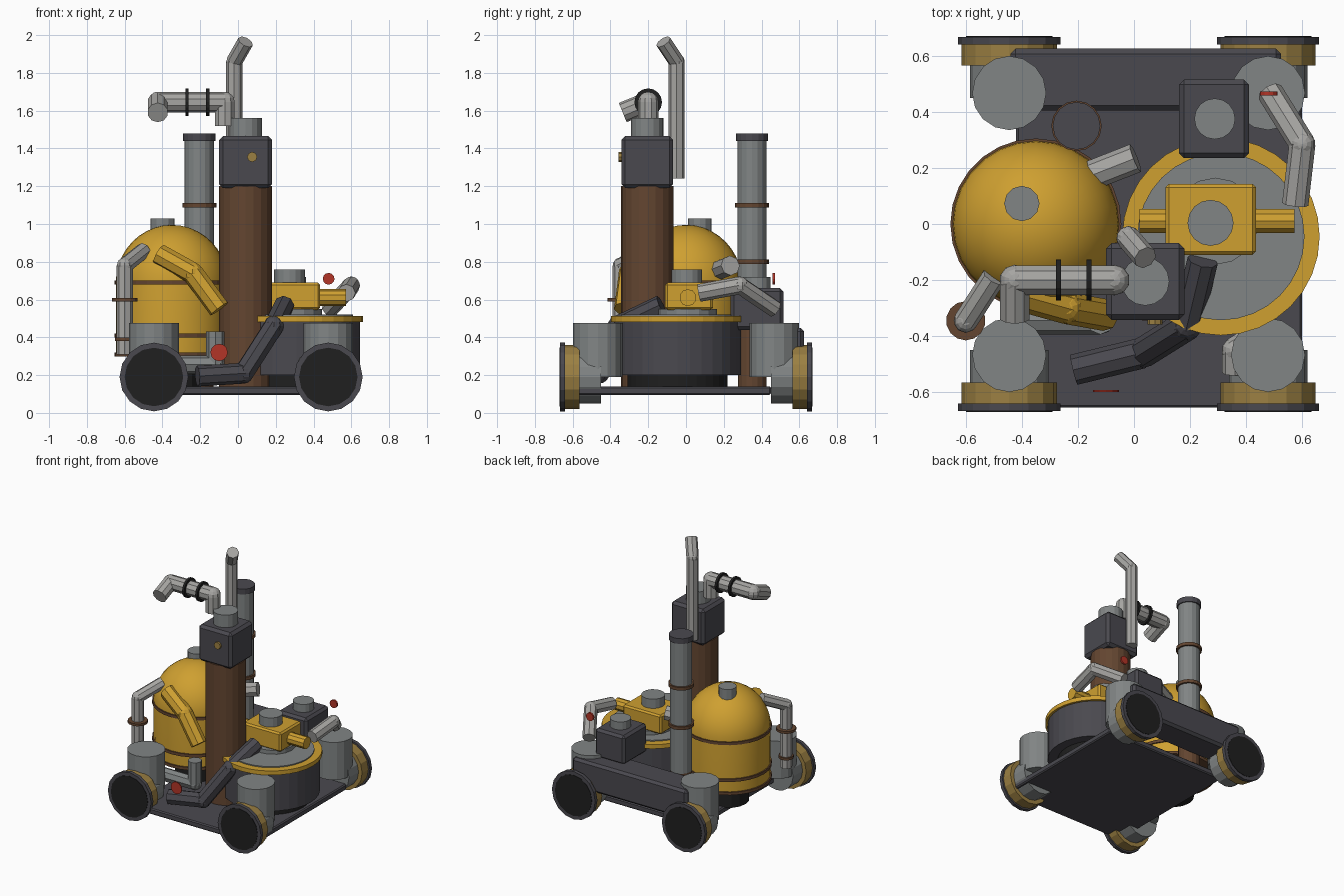
import bpy, bmesh, math
from mathutils import Vector, Matrix

if "Cube" in bpy.data.objects:
    bpy.data.objects.remove(bpy.data.objects["Cube"])


def mat(name, r, g, b):
    m = bpy.data.materials.new(name)
    m.diffuse_color = (r, g, b, 1)
    m.use_nodes = True
    m.node_tree.nodes["Principled BSDF"].inputs["Base Color"].default_value = m.diffuse_color
    return m


DARK = mat("dark_iron", .068, .066, .078)
BLACK = mat("rubber_black", .014, .014, .014)
GREY = mat("grey_steel", .22, .235, .235)
LIGHT = mat("pale_pipe", .38, .375, .36)
GOLD = mat("brass_yellow", .62, .35, .03)
DULL = mat("dull_brass", .33, .215, .055)
BROWN = mat("copper_brown", .125, .06, .03)
RED = mat("signal_red", .45, .035, .02)


def finish(bm, name, m, smooth=False):
    bmesh.ops.recalc_face_normals(bm, faces=bm.faces)
    me = bpy.data.meshes.new(name)
    bm.to_mesh(me)
    bm.free()
    me.materials.append(m)
    ob = bpy.data.objects.new(name, me)
    bpy.context.collection.objects.link(ob)
    if smooth:
        for p in me.polygons:
            p.use_smooth = True
    return ob


def add_tube(bm, a, b, r, n):
    a, b = Vector(a), Vector(b)
    d = b - a
    mx = Matrix.Translation((a + b) / 2) @ d.to_track_quat('Z', 'Y').to_matrix().to_4x4()
    bmesh.ops.create_cone(bm, cap_ends=True, segments=n, radius1=r, radius2=r,
                          depth=d.length, matrix=mx)


def rod(name, a, b, r, m, n=16):
    bm = bmesh.new()
    add_tube(bm, a, b, r, n)
    return finish(bm, name, m)


def drum(name, x, y, z0, z1, r, m, n=16):
    return rod(name, (x, y, z0), (x, y, z1), r, m, n)


def pipe(name, pts, r, m, n=8):
    # straight tubes with a rounded joint at every bend
    bm = bmesh.new()
    for a, b in zip(pts, pts[1:]):
        add_tube(bm, a, b, r, n)
    for p in pts[1:-1]:
        bmesh.ops.create_uvsphere(bm, u_segments=10, v_segments=8, radius=r,
                                  matrix=Matrix.Translation(p))
    return finish(bm, name, m)


def box(name, x0, x1, y0, y1, z0, z1, m, bevel=.018):
    bm = bmesh.new()
    bmesh.ops.create_cube(bm, size=1)
    for v in bm.verts:
        v.co = ((x0 + x1) / 2 + v.co.x * (x1 - x0),
                (y0 + y1) / 2 + v.co.y * (y1 - y0),
                (z0 + z1) / 2 + v.co.z * (z1 - z0))
    if bevel:
        bmesh.ops.bevel(bm, geom=bm.edges[:], offset=bevel, segments=1, affect='EDGES')
    return finish(bm, name, m)


# chassis plate
box("base_plate", -.42, .60, -.655, .45, .095, .14, DARK, .008)

# four wheels with hubs and upright housings
for side, x in (("left", -.445), ("right", .478)):
    for end, s in (("front", -1), ("back", 1)):
        tag = f"{end}_{side}_"
        z = .19
        rod(tag + "tyre", (x, s * .64, z), (x, s * .667, z), .182, DARK)
        rod(tag + "tyre_face", (x, s * .66, z), (x, s * .67, z), .155, BLACK)
        rod(tag + "wheel_rim", (x, s * .565, z), (x, s * .641, z), .17, DULL)
        rod(tag + "hub", (x, s * .45, z), (x, s * .57, z), .14, GREY)
        drum(tag + "housing", x, s * .467, .19, .475, .132, GREY)

# rear engine box
box("rear_box", -.44, .525, .405, .625, .23, .45, DARK)
box("rear_upper_box", .16, .41, .235, .515, .44, .66, DARK)
drum("rear_box_cap", .288, .375, .65, .72, .073, GREY)

# chimney
drum("chimney_base", -.205, .35, .13, .46, .076, BROWN)
drum("chimney", -.205, .35, .45, 1.45, .077, GREY)
drum("chimney_cap", -.205, .35, 1.44, 1.48, .085, DARK)
for i, z in enumerate((.80, 1.10)):
    drum(f"chimney_band_{i}", -.205, .35, z - .012, z + .012, .09, BROWN)

# domed tank: one lathe profile
bm = bmesh.new()
prof = [(0, .31), (.295, .31)]
prof += [(.297 * math.cos(a), .69 + .305 * math.sin(a))
         for a in (i * math.pi / 20 for i in range(11))]
vs = [bm.verts.new((r, 0, z)) for r, z in prof]
es = [bm.edges.new(e) for e in zip(vs, vs[1:])]
bmesh.ops.spin(bm, geom=vs + es, axis=(0, 0, 1), cent=(0, 0, 0), angle=math.tau,
               steps=28, use_duplicate=False)
bmesh.ops.remove_doubles(bm, verts=bm.verts, dist=1e-4)
bmesh.ops.translate(bm, verts=bm.verts, vec=(-.35, 0, 0))
tank = finish(bm, "tank", GOLD)
bpy.context.view_layer.objects.active = tank
tank.select_set(True)
bpy.ops.object.shade_smooth_by_angle(angle=math.radians(30))
for i, z in enumerate((.31, .41, .69)):
    drum(f"tank_band_{i}", -.35, 0, z - .011, z + .011, .305, BROWN, 28)
drum("tank_foot", -.35, 0, .13, .305, .15, BLACK)
drum("tank_cap", -.40, .073, .93, 1.03, .063, GREY, 12)

# turntable boiler
TX, TY = .31, -.045
drum("boiler_foot", TX, TY, .13, .21, .265, BLACK, 32)
drum("boiler_body", TX, TY, .20, .485, .335, DARK, 32)
drum("boiler_ring", TX, TY, .48, .512, .352, GOLD, 32)
drum("boiler_lid", TX, TY, .50, .52, .298, GREY, 32)
drum("lid_pedestal", .29, .01, .51, .55, .155, GREY)
box("valve_box", .112, .435, -.11, .143, .545, .69, GOLD, .012)
drum("valve_cap", .273, .004, .68, .76, .082, GREY)
rod("valve_axle", (.02, .01, .61), (.573, .01, .61), .045, GOLD, 10)

# central column with its head box
CX, CY = .04, -.205
drum("column", CX, CY, .13, 1.20, .14, BROWN, 20)
box("head_box", CX - .14, CX + .14, CY - .137, CY + .137, 1.19, 1.465, DARK, .02)
drum("head_cap", CX, CY, 1.45, 1.56, .086, GREY)
rod("head_button", (.075, -.33, 1.355), (.075, -.358, 1.355), .027, DULL, 8)

# pipework
pipe("exhaust_pipe", [(-.02, -.05, 1.24), (-.02, -.05, 1.86), (.04, -.12, 1.965)], .043, LIGHT)
pipe("head_pipe", [(-.07, -.2, 1.52), (-.07, -.2, 1.645), (-.425, -.2, 1.645),
                   (-.425, -.335, 1.59)], .055, LIGHT, 10)
for i, x in enumerate((-.27, -.16)):
    rod(f"head_pipe_ring_{i}", (x - .009, -.2, 1.645), (x + .009, -.2, 1.645), .073, BLACK)
pipe("tank_side_pipe", [(-.60, -.345, .31), (-.60, -.345, .78), (-.50, -.19, .86)],
     .043, LIGHT)
for z, r in ((.39, .053), (.60, .07)):
    drum(f"side_pipe_ring_{int(z * 100)}", -.60, -.345, z - .009, z + .009, r, BROWN, 14)
pipe("brass_pipe", [(-.42, -.25, .84), (-.24, -.30, .74), (-.10, -.325, .55)], .057, GOLD)
pipe("iron_pipe", [(-.215, -.52, .195), (.03, -.46, .21), (.19, -.36, .46),
                   (.245, -.13, .57)], .055, DARK)
pipe("right_pipe", [(.575, .07, .635), (.60, .285, .675), (.485, .47, .55)], .047, LIGHT)
pipe("tank_outlet", [(-.25, .135, .74), (.005, .235, .78)], .053, LIGHT)
pipe("feed_pipe", [(-.45, -.345, .255), (-.12, -.345, .255), (-.12, -.345, .43)], .049, GREY)
pipe("small_elbow", [(.44, -.40, .28), (.36, -.45, .26), (.36, -.53, .24)], .047, LIGHT)

# red signal discs
rod("rear_signal", (.48, .458, .71), (.48, .472, .71), .031, RED, 12)
rod("front_signal", (-.10, -.599, .32), (-.10, -.592, .32), .046, RED, 12)
